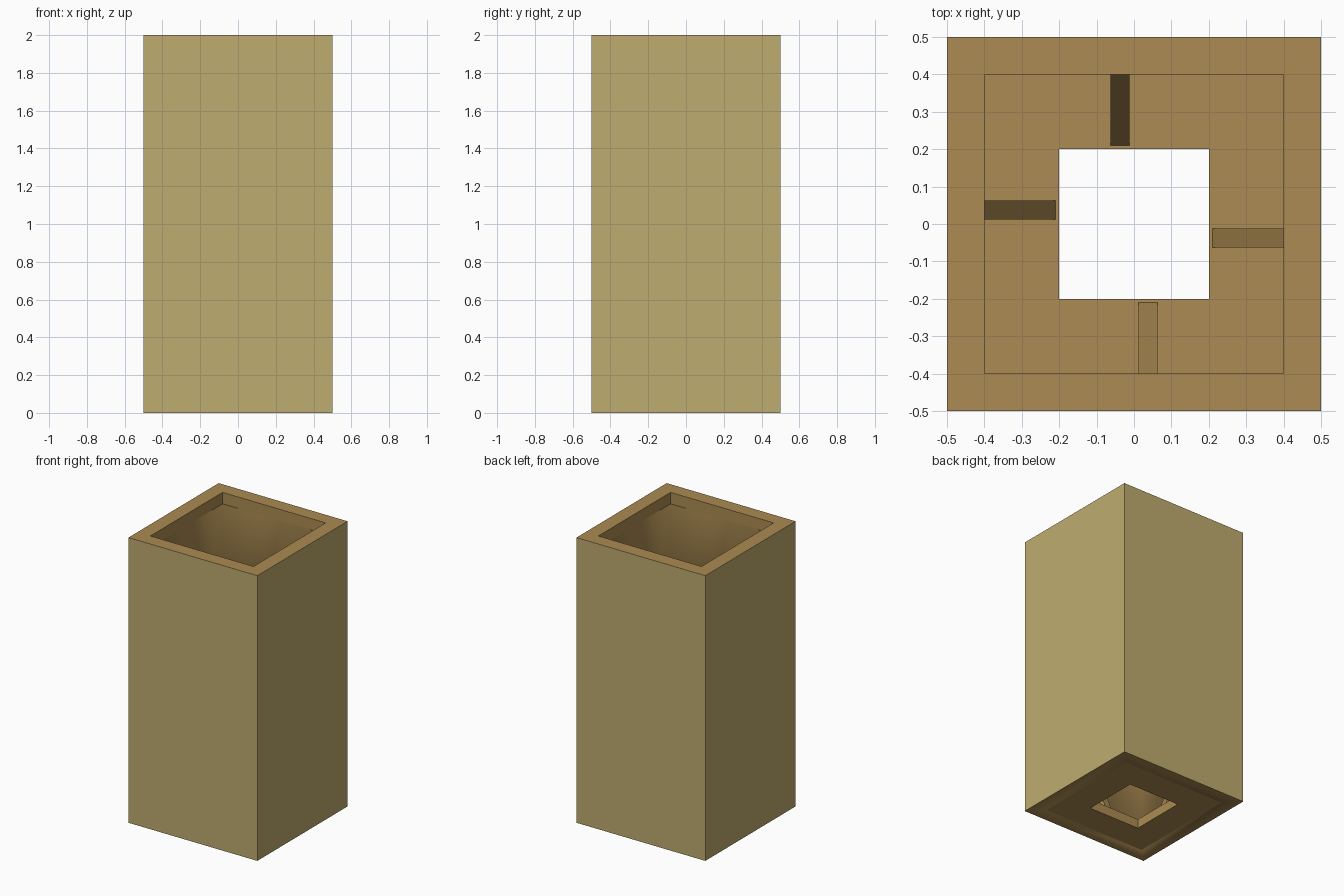
import bpy, bmesh, math
from mathutils import Matrix

if "Cube" in bpy.data.objects:
    bpy.data.objects.remove(bpy.data.objects["Cube"])


def material(name, rgb):
    m = bpy.data.materials.new(name)
    m.diffuse_color = (*rgb, 1)
    m.use_nodes = True
    m.node_tree.nodes["Principled BSDF"].inputs["Base Color"].default_value = m.diffuse_color
    return m


TAN = material("pale tan", (0.52, 0.415, 0.16))
BROWN = material("warm brown", (0.41, 0.26, 0.084))


def finish(bm, name, mats):
    bmesh.ops.recalc_face_normals(bm, faces=bm.faces[:])
    me = bpy.data.meshes.new(name)
    bm.to_mesh(me)
    bm.free()
    for m in mats:
        me.materials.append(m)
    ob = bpy.data.objects.new(name, me)
    bpy.context.collection.objects.link(ob)
    return ob


def square_tube(sections):
    """Sweep a closed (half width, z) section round a square."""
    bm = bmesh.new()
    rings = [[bm.verts.new((sx * r, sy * r, z))
              for sx, sy in ((-1, -1), (1, -1), (1, 1), (-1, 1))]
             for r, z in sections]
    for a, b in zip(rings, rings[1:] + rings[:1]):
        for i in range(4):
            j = (i + 1) % 4
            bm.faces.new((a[i], a[j], b[j], b[i]))
    return bm


# outer casing: open square tube, brown on the inside
LIP = 1.92
bm = square_tube([(0.5, 0), (0.5, 2), (0.4, 2), (0.4, LIP), (0.4, 0)])
for f in bm.faces:
    c = f.calc_center_median()
    if abs(f.normal.z) < 0.5 and max(abs(c.x), abs(c.y)) < 0.45:
        f.material_index = 1
        # inner walls below the lip are softly shaded round the corners
        f.smooth = c.z < LIP
for e in bm.edges:
    if all(abs(v.co.z - LIP) < 1e-4 for v in e.verts):
        e.smooth = False
finish(bm, "casing", [TAN, BROWN])

# floor plate with a square opening
T = 0.065
finish(square_tube([(0.4, 0), (0.4, T), (0.2, T), (0.2, 0)]), "floor_plate", [BROWN])


# triangular gussets between floor and walls, set slightly off centre
def gusset(name, angle, offset):
    bm = bmesh.new()
    sides = [[bm.verts.new((r, offset + s * 0.025, z))
              for r, z in ((0.21, T), (0.4, T), (0.4, T + 0.46))]
             for s in (-1, 1)]
    bm.faces.new(sides[0])
    bm.faces.new(sides[1])
    for i in range(3):
        j = (i + 1) % 3
        bm.faces.new((sides[0][i], sides[0][j], sides[1][j], sides[1][i]))
    bmesh.ops.rotate(bm, verts=bm.verts[:], cent=(0, 0, 0),
                     matrix=Matrix.Rotation(angle, 3, 'Z'))
    finish(bm, name, [BROWN])


for i, side in enumerate(("right", "back", "left", "front")):
    gusset("gusset_" + side, i * math.pi / 2, 0.0375 if i % 2 else -0.0375)
